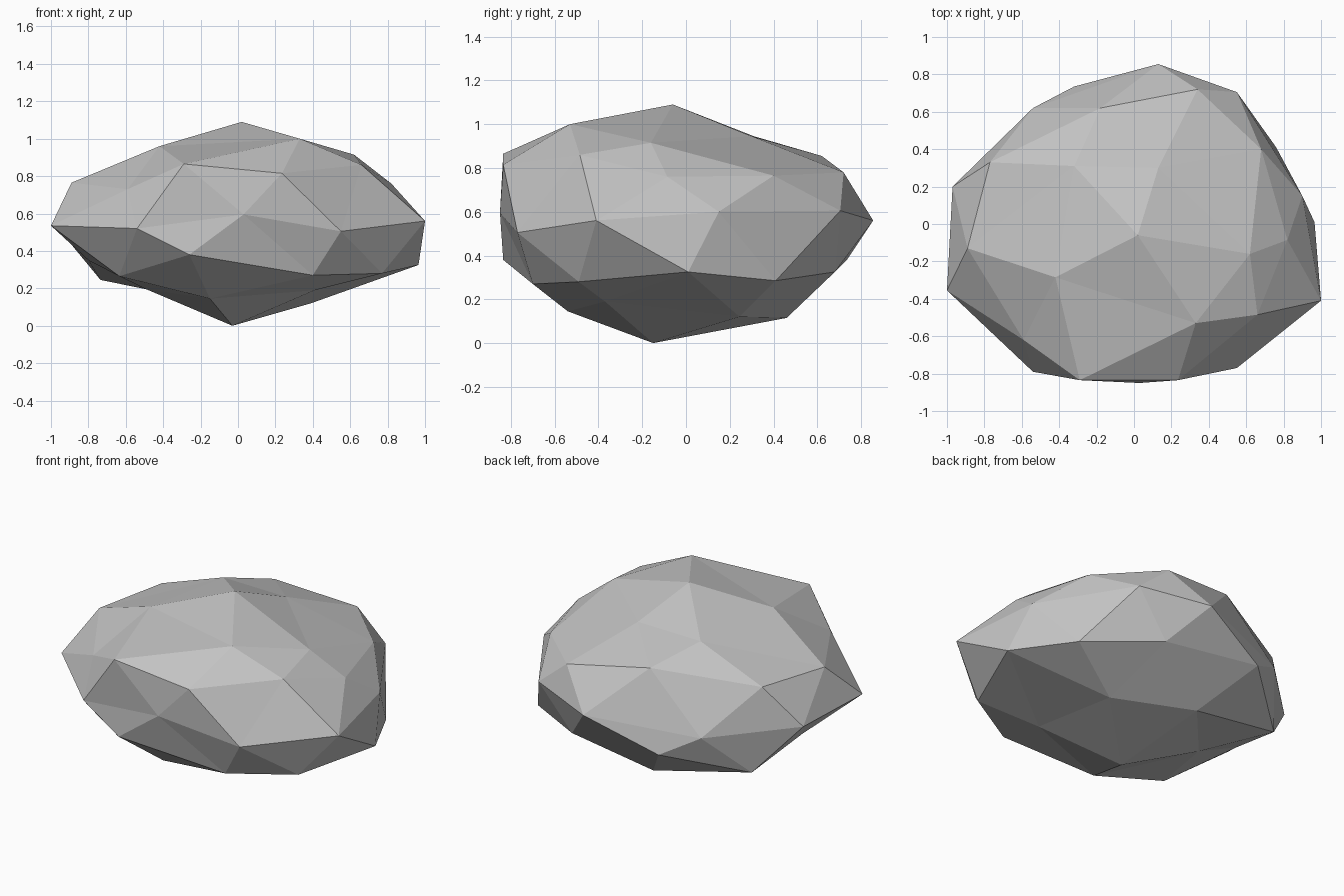
import bpy
import bmesh

default_cube = bpy.data.objects.get("Cube")
if default_cube:
    bpy.data.objects.remove(default_cube, do_unlink=True)

# Stone colour
stone_grey = bpy.data.materials.new("stone grey")
stone_grey.use_nodes = True
colour = (.55, .55, .55, 1)
stone_grey.diffuse_color = colour
shader = stone_grey.node_tree.nodes["Principled BSDF"]
shader.inputs["Base Color"].default_value = colour
shader.inputs["Roughness"].default_value = .9

# Rough-cut rings of the rock, each counter-clockwise from the front
base_tip = (-.03, -.15, 0)
base_ring = [(-.15, -.54, .145), (.41, -.37, .19), (.39, .245, .12),
             (-.09, .46, .115), (-.49, 0, .195)]
lower_ring = [(-.26, -.835, .38), (.4, -.7, .27), (.77, -.49, .28),
              (.965, .01, .325), (.76, .41, .285), (.33, .68, .325),
              (-.32, .735, .38), (-.735, .385, .245), (-.8, -.03, .35),
              (-.635, -.485, .265)]
girdle = [(-.54, -.79, .52), (.03, -.85, .595), (.55, -.77, .505),
          (1, -.41, .56), (.9, .15, .6), (.55, .705, .605),
          (.13, .855, .56), (-.54, .62, .5), (-.97, .2, .53),
          (-1, -.355, .535)]
upper_ring = [(-.29, -.835, .865), (.235, -.835, .815), (.66, -.485, .86),
              (.82, -.085, .76), (.68, .4, .765), (.34, .72, .78),
              (-.18, .62, .855), (-.77, .33, .78), (-.89, -.13, .765),
              (-.59, -.62, .73)]
crown_ring = [(.33, -.53, 1), (.62, -.16, .915), (.13, .3, .945),
              (-.32, .31, .945), (-.42, -.285, .96)]
crown_tip = (.02, -.06, 1.09)

bm = bmesh.new()


def add_ring(points):
    return [bm.verts.new(p) for p in points]


def add_cap(tip, inner, outer, shift):
    """Close a ten-point ring with five inner facets around a tip."""
    count = len(outer)
    for i, a in enumerate(inner):
        b = inner[(i + 1) % len(inner)]
        k = 2 * i + shift
        before, corner, after = (outer[(k + s) % count] for s in (-1, 0, 1))
        for face in ((tip, a, b), (a, before, corner),
                     (a, corner, after), (a, after, b)):
            bm.faces.new(face)


def add_band(ring, middle):
    """Join a ring to the girdle, which is offset by half a step."""
    count = len(ring)
    for i in range(count):
        j = (i + 1) % count
        bm.faces.new((ring[i], middle[j], middle[i]))
        bm.faces.new((ring[i], ring[j], middle[j]))


base, lower, middle, upper, crown = map(
    add_ring, (base_ring, lower_ring, girdle, upper_ring, crown_ring))
add_cap(bm.verts.new(base_tip), base, lower, 0)
add_band(lower, middle)
add_band(upper, middle)
add_cap(bm.verts.new(crown_tip), crown, upper, 1)
bmesh.ops.recalc_face_normals(bm, faces=bm.faces[:])

# Flat-shaded rock
mesh = bpy.data.meshes.new("rock")
bm.to_mesh(mesh)
bm.free()
mesh.materials.append(stone_grey)
rock = bpy.data.objects.new("rock", mesh)
bpy.context.collection.objects.link(rock)
